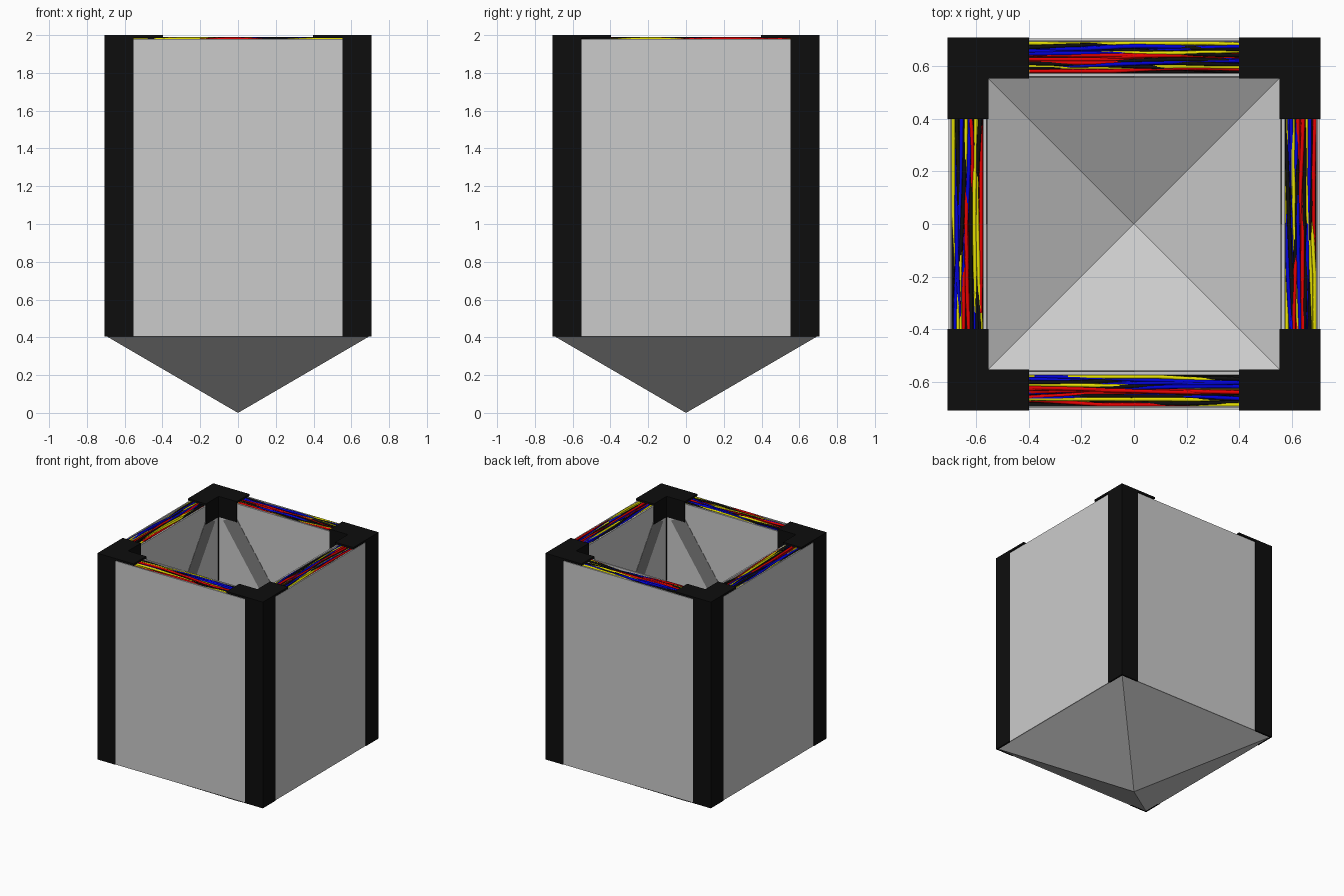
import bpy, bmesh, math, random
from mathutils import Matrix

if "Cube" in bpy.data.objects:
    bpy.data.objects.remove(bpy.data.objects["Cube"])

random.seed(7)
OUT, INN, ARM = 0.708, 0.554, 0.398      # outer face, inner face, bracket arm end
ZB, ZP, ZT = 0.405, 1.98, 2.0            # post foot, panel top, bracket top


def material(name, rgb):
    m = bpy.data.materials.new(name)
    m.diffuse_color = (*rgb, 1)
    m.use_nodes = True
    m.node_tree.nodes["Principled BSDF"].inputs["Base Color"].default_value = m.diffuse_color
    return m


BLACK = material("black", (0.004, 0.004, 0.004))
DARK = material("dark_grey", (0.22, 0.22, 0.22))
WIRES = {"red": material("red", (0.8, 0.0, 0.0)),
         "blue": material("blue", (0.0, 0.0, 0.7)),
         "yellow": material("yellow", (0.8, 0.75, 0.0)),
         "black": BLACK}


def make(name, bm, mat=None, turn=0):
    bmesh.ops.recalc_face_normals(bm, faces=bm.faces)
    me = bpy.data.meshes.new(name)
    bm.to_mesh(me)
    bm.free()
    if mat:
        me.materials.append(mat)
    ob = bpy.data.objects.new(name, me)
    ob.rotation_euler.z = turn
    bpy.context.collection.objects.link(ob)
    return ob


def add_box(bm, lo, hi, tilt=None):
    size = [b - a for a, b in zip(lo, hi)]
    mid = [(a + b) / 2 for a, b in zip(lo, hi)]
    mat = Matrix.Translation(mid) @ (tilt or Matrix()) @ Matrix.Diagonal((*size, 1))
    bmesh.ops.create_cube(bm, size=1, matrix=mat)


def wire_bundle(name, color, lanes, turn, centre):
    # wavy cables lying in the slot between two panels
    cu = bpy.data.curves.new(name, 'CURVE')
    cu.dimensions = '3D'
    cu.bevel_depth = 0.0075
    cu.bevel_resolution = 2
    cu.materials.append(WIRES[color])
    for lane in lanes:
        n = 25
        sp = cu.splines.new('POLY')
        sp.points.add(n - 1)
        p, q, f = random.uniform(0, 6.28), random.uniform(0, 6.28), random.uniform(3, 7)
        drift = random.uniform(-0.03, 0.03)
        for i, pt in enumerate(sp.points):
            x = -0.56 + 1.12 * i / (n - 1)
            y = lane + drift * x + 0.007 * math.sin(f * x + p)
            y = max(-0.053, min(0.053, y))
            z = 1.972 + 0.010 * math.sin((f + 1.5) * x + q)
            pt.co = (x, y, z, 1)
    ob = bpy.data.objects.new(name, cu)
    ob.location = centre
    ob.rotation_euler.z = turn
    bpy.context.collection.objects.link(ob)
    bpy.ops.object.select_all(action='DESELECT')
    ob.select_set(True)
    bpy.context.view_layer.objects.active = ob
    bpy.ops.object.convert(target='MESH')
    bpy.ops.object.shade_smooth()


# pointed base: open square funnel with its tip on the ground
bm = bmesh.new()
tip = bm.verts.new((0, 0, 0))
rim = [bm.verts.new((x, y, 0.405)) for x, y in ((-.695, -.695), (.695, -.695), (.695, .695), (-.695, .695))]
for i in range(4):
    bm.faces.new((tip, rim[(i + 1) % 4], rim[i]))
make("pointed_base", bm)

LANES = {"yellow": (0.052, 0.018, -0.034, -0.045),
         "blue": (0.035, 0.028, 0.005, -0.025, 0.045),
         "red": (0.010, -0.003, -0.012, -0.052, 0.000),
         "black": (0.04, 0.022, -0.018, -0.03, -0.04)}

for k, side in enumerate(("front", "right", "back", "left")):
    turn = k * math.pi / 2

    # double wall panels
    bm = bmesh.new()
    add_box(bm, (-0.56, -0.704, ZB), (0.56, -0.694, ZP))
    make(side + "_outer_panel", bm, turn=turn)
    bm = bmesh.new()
    add_box(bm, (-0.56, -0.571, ZB), (0.56, -0.559, ZP))
    make(side + "_inner_panel", bm, turn=turn)

    # crossed diagonal braces on the inner wall
    bm = bmesh.new()
    ang = math.atan2(1.0, 1.44)
    for s in (-1, 1):
        add_box(bm, (-0.06, -0.568, 0.36), (0.06, -0.557, 2.0), Matrix.Rotation(s * ang, 4, 'Y'))
    make(side + "_cross_brace", bm, DARK, turn)

    # corner post
    bm = bmesh.new()
    add_box(bm, (-OUT, -OUT, ZB), (-INN, -INN, ZT - 0.001))
    make(side + "_corner_post", bm, BLACK, turn)

    # L-shaped top bracket with flaps folded down inside
    bm = bmesh.new()
    add_box(bm, (-OUT, -OUT, 1.985), (-ARM, -INN, ZT))
    add_box(bm, (-OUT, -INN, 1.985), (-INN, -ARM, ZT))
    add_box(bm, (-INN, -0.558, 1.84), (-ARM, -0.553, ZT))
    add_box(bm, (-0.558, -INN, 1.84), (-0.553, -ARM, ZT))
    make(side + "_corner_bracket", bm, BLACK, turn)

    # dark tray below the cables
    bm = bmesh.new()
    add_box(bm, (-0.56, -0.692, 1.93), (0.56, -0.573, 1.945))
    make(side + "_cable_tray", bm, BLACK, turn)

    # cables
    c = Matrix.Rotation(turn, 4, 'Z') @ Matrix.Translation((0, -0.633, 0))
    for color, lanes in LANES.items():
        wire_bundle(f"{side}_{color}_cables", color, lanes, (k % 2) * math.pi / 2, c.translation)
